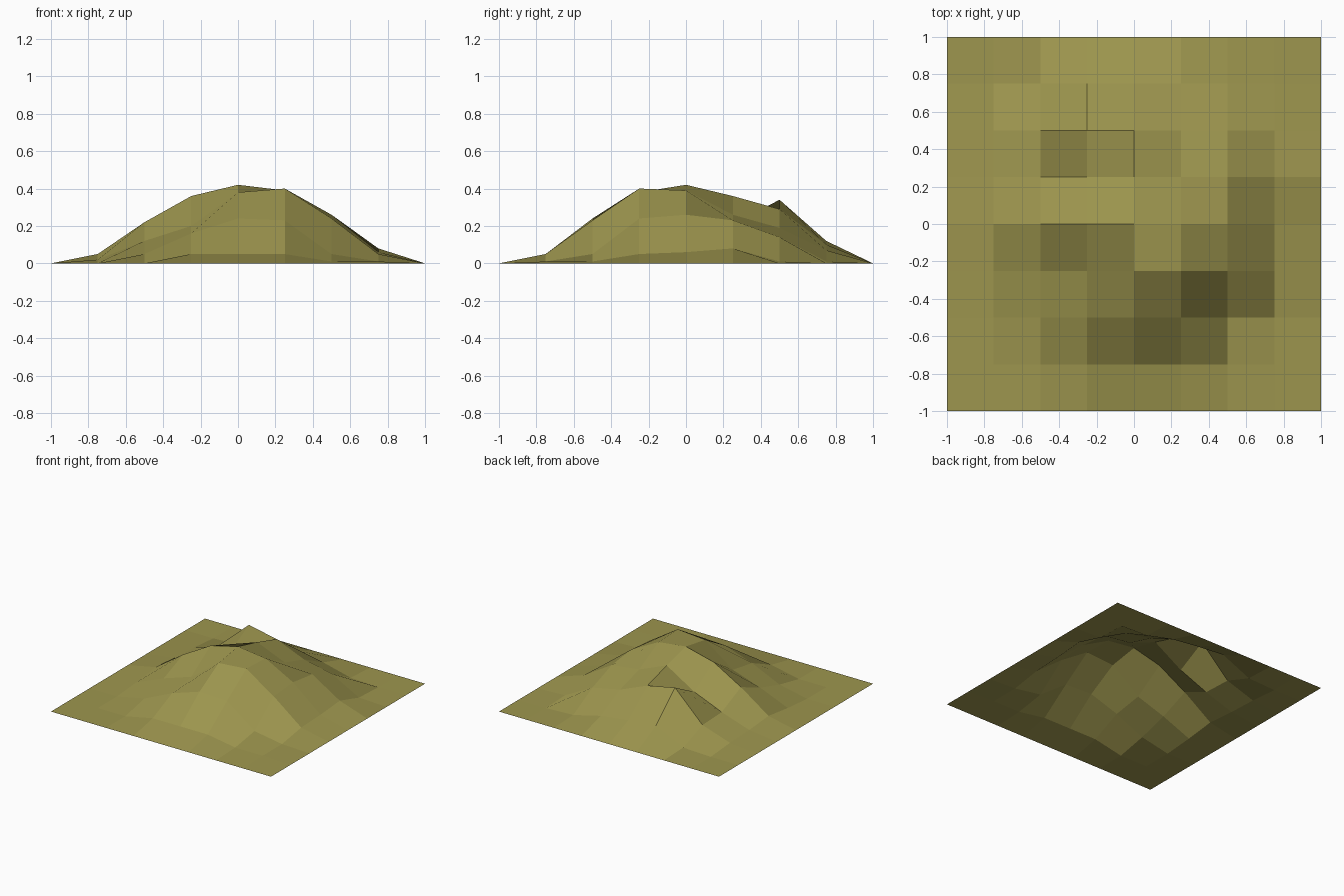
import bpy
import bmesh

default_cube = bpy.data.objects.get("Cube")
if default_cube:
    bpy.data.objects.remove(default_cube, do_unlink=True)


def make_material(name, colour):
    material = bpy.data.materials.new(name)
    material.use_nodes = True
    material.diffuse_color = colour
    shader = next(n for n in material.node_tree.nodes if n.type == "BSDF_PRINCIPLED")
    shader.inputs["Base Color"].default_value = colour
    shader.inputs["Roughness"].default_value = 1
    return material


# Hill heights in hundredths, rows running front to back, columns along x
HEIGHTS = (
    (0, 0, 5, 5, 5, 1, 1),
    (0, 5, 16, 24, 23, 5, 1),
    (2, 12, 20, 38, 40, 24, 5),
    (5, 22, 36, 42, 39, 26, 6),
    (3, 11, 21, 36, 26, 23, 8),
    (2, 10, 34, 29, 19, 14, 1),
    (0, 1, 12, 10, 7, 1, 0),
)
CELLS = len(HEIGHTS) + 1


def height_at(x, y):
    """Height of a grid point; the outer border stays on the ground."""
    column = round((x + 1) * CELLS / 2)
    row = round((y + 1) * CELLS / 2)
    if 0 < column < CELLS and 0 < row < CELLS:
        return HEIGHTS[row - 1][column - 1] / 100
    return 0


# Open, flat-shaded terrain sheet raised into a faceted hill
mesh = bpy.data.meshes.new("hill_terrain")
bm = bmesh.new()
bmesh.ops.create_grid(bm, x_segments=CELLS, y_segments=CELLS, size=1)
for vertex in bm.verts:
    vertex.co.z = height_at(vertex.co.x, vertex.co.y)
for face in bm.faces:
    face.smooth = False
bm.normal_update()
bm.to_mesh(mesh)
bm.free()

mesh.materials.append(make_material("olive_grass", (0.34, 0.305, 0.077, 1)))
hill = bpy.data.objects.new("hill_terrain", mesh)
bpy.context.collection.objects.link(hill)
